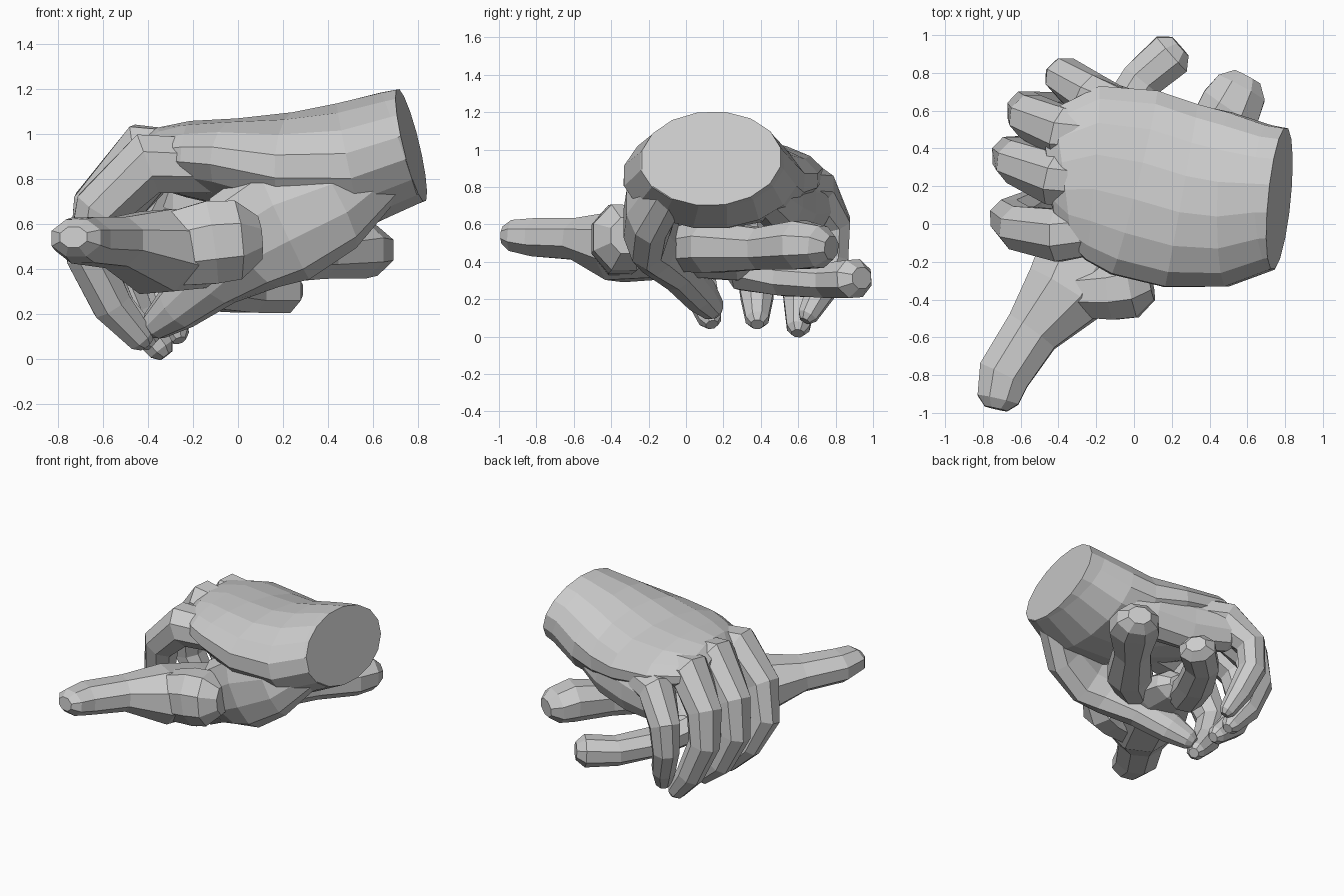
import bpy, bmesh, math
from mathutils import Vector

if "Cube" in bpy.data.objects:
    bpy.data.objects.remove(bpy.data.objects["Cube"])


def loft(name, stations, side, sides=10, round_start=True, round_end=True):
    """Elliptical rings along a path; station = x, y, z, half width, half depth."""
    pts = [Vector(s[:3]) for s in stations]
    bm = bmesh.new()
    rings = []

    def ring(p, t, a, b):
        n = Vector(side)
        n = (n - t * n.dot(t)).normalized()
        m = t.cross(n)
        rings.append([bm.verts.new(p + n * a * math.cos(q) + m * b * math.sin(q))
                      for q in (2 * math.pi * (i + .5) / sides for i in range(sides))])

    last = len(pts) - 1
    for i, s in enumerate(stations):
        t = (pts[min(i + 1, last)] - pts[max(i - 1, 0)]).normalized()
        a, b = s[3:]
        if i == 0 and round_start:
            ring(pts[i] - t * b * .55, t, a * .55, b * .55)
        ring(pts[i], t, a, b)
        if i == last and round_end:
            ring(pts[i] + t * b * .55, t, a * .55, b * .55)
    for r, q in zip(rings, rings[1:]):
        for i in range(sides):
            j = (i + 1) % sides
            bm.faces.new((r[i], r[j], q[j], q[i]))
    bm.faces.new(rings[0][::-1])
    bm.faces.new(rings[-1])
    bmesh.ops.recalc_face_normals(bm, faces=bm.faces)
    me = bpy.data.meshes.new(name)
    bm.to_mesh(me)
    bm.free()
    ob = bpy.data.objects.new(name, me)
    bpy.context.collection.objects.link(ob)
    return ob


def fuse(name, base, others):
    """Union the parts into one skin."""
    base.name = name
    bpy.context.view_layer.objects.active = base
    for ob in others:
        mod = base.modifiers.new("union", "BOOLEAN")
        mod.operation, mod.solver, mod.object = "UNION", "EXACT", ob
        bpy.ops.object.modifier_apply(modifier=mod.name)
        bpy.data.objects.remove(ob)


Y = (0, 1, 0)
X = (1, 0, 0)

# back of hand and cut wrist
palm = loft("palm", [(-.38, .25, .9, .37, .13), (-.22, .27, .89, .47, .17),
                     (0, .22, .87, .51, .20), (.25, .15, .84, .5, .26),
                     (.5, .13, .86, .47, .29), (.72, .14, .94, .39, .265),
                     (.77, .135, .952, .38, .26)],
            (-.12, 1, -.03), 16, True, False)

# fleshy outer edge of the palm
parts = [loft("palm_edge", [(.5, .4, .8, .13, .14), (.25, .5, .74, .14, .19),
                            (0, .58, .71, .13, .19), (-.25, .67, .71, .12, .15)], Y, 10)]

# four curled fingers, drawn knuckle to tip
fingers = {
    "index_finger": [(-.1, -.02, .86), (-.4, -.06, .87), (-.61, -.02, .67),
                     (-.66, .03, .45), (-.56, .08, .24), (-.43, .13, .09)],
    "middle_finger": [(-.1, .2, .88), (-.42, .24, .91), (-.62, .33, .68),
                      (-.65, .36, .45), (-.54, .38, .22), (-.4, .38, .09)],
    "ring_finger": [(-.1, .45, .87), (-.38, .48, .88), (-.55, .57, .67),
                    (-.57, .6, .45), (-.46, .61, .2), (-.34, .6, .045)],
    "little_finger": [(0, .57, .82), (-.24, .68, .79), (-.37, .78, .6),
                      (-.38, .78, .42), (-.32, .72, .24), (-.27, .65, .11)],
}
radii = [.13, .15, .125, .11, .095, .065]
for name, path in fingers.items():
    k = .87 if name == "little_finger" else 1
    parts.append(loft(name, [p + (r * k, r * k) for p, r in zip(path, radii)], Y, 8))

# broad thumb base and thumb folded under the held branch
parts.append(loft("thumb", [(.62, -.08, .83, .13, .15), (.42, -.19, .7, .14, .23),
                            (.2, -.21, .61, .13, .28), (.03, -.16, .52, .13, .25),
                            (-.12, -.04, .36, .11, .15), (-.27, .07, .23, .10, .11),
                            (-.37, .14, .15, .07, .07)], Y, 10, False))
fuse("hand", palm, parts)

# held forked branch: handle, side stub and two prongs
handle = loft("branch_handle",
              [(-.72, -.93, .54, .12, .09), (-.69, -.8, .53, .15, .11),
               (-.54, -.57, .52, .16, .12), (-.36, -.36, .48, .24, .2),
               (-.24, -.1, .46, .26, .16), (-.15, .12, .43, .22, .13),
               (-.12, .3, .4, .16, .11)], X, 8)
stub = loft("branch_stub", [(-.35, -.36, .48, .14, .17), (-.12, -.35, .52, .17, .2),
                            (-.01, -.33, .53, .18, .19)], Y, 8)
upper = loft("upper_prong", [(-.05, -.02, .47, .13, .13), (.15, .13, .48, .16, .15),
                             (.35, .4, .47, .13, .12), (.51, .61, .49, .18, .14),
                             (.57, .72, .48, .15, .12)], X, 8)
lower = loft("lower_prong", [(-.2, .3, .36, .13, .12), (-.1, .52, .31, .13, .1),
                             (.04, .76, .3, .12, .1), (.2, .9, .31, .13, .11)], X, 8)
fuse("held_forked_branch", handle, [stub, upper, lower])
